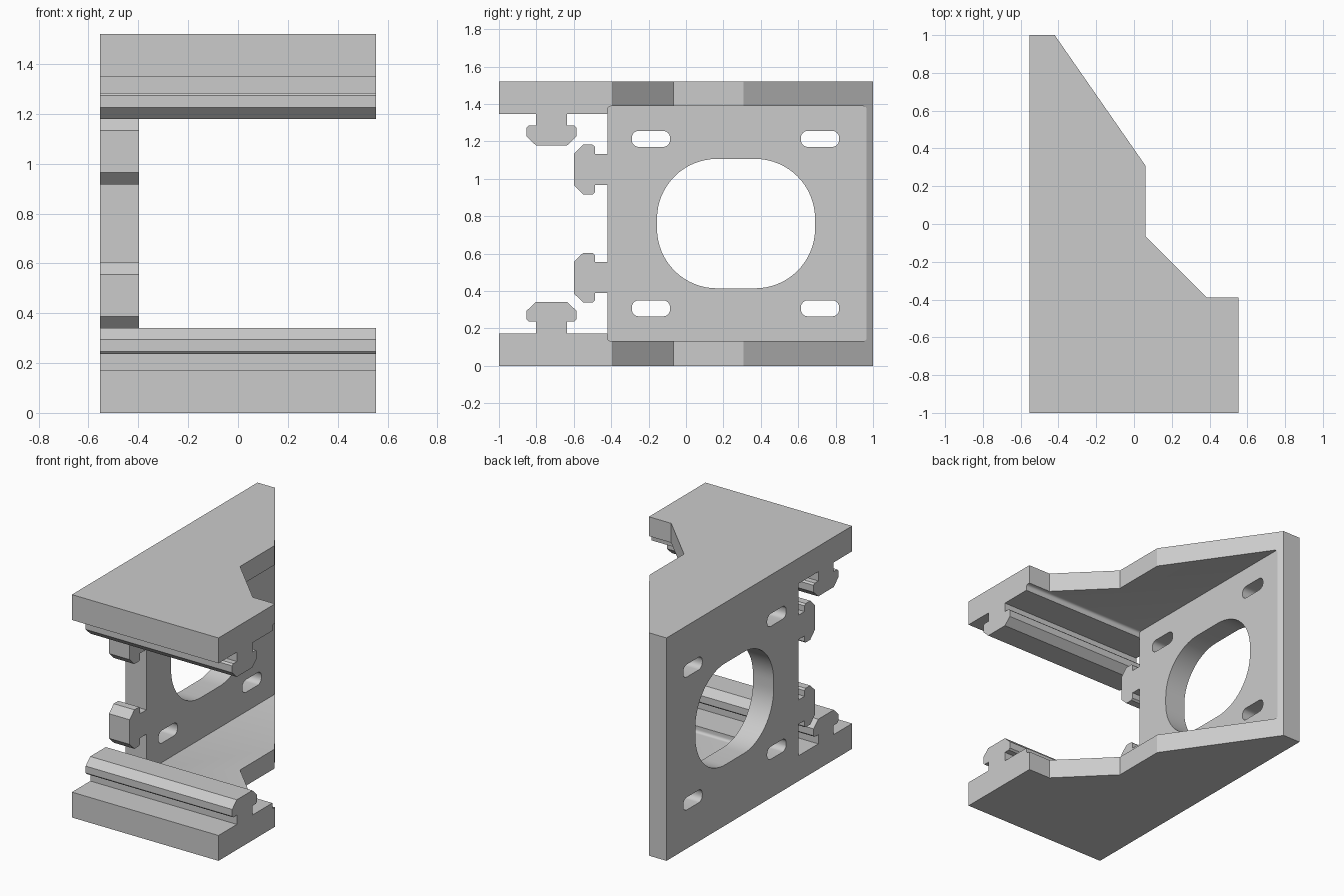
import bpy, bmesh
from math import sin, cos, pi, radians

cube = bpy.data.objects.get("Cube")
if cube:
    bpy.data.objects.remove(cube, do_unlink=True)

HEIGHT = 1.52
MID = HEIGHT / 2
LEFT, RIGHT = -0.553, 0.553
WALL_IN = -0.397      # inner face of the side wall
FRONT = -0.42         # front edge of the side wall

grey = bpy.data.materials.new("light grey")
grey.use_nodes = True
colour = (0.6, 0.6, 0.6, 1)
grey.diffuse_color = colour
grey.node_tree.nodes["Principled BSDF"].inputs["Base Color"].default_value = colour


def prism(name, points, offset):
    """Solid swept from a closed loop of 3D points along an offset."""
    bm = bmesh.new()
    face = bm.faces.new([bm.verts.new(p) for p in points])
    swept = bmesh.ops.extrude_face_region(bm, geom=[face])["geom"]
    verts = [v for v in swept if isinstance(v, bmesh.types.BMVert)]
    bmesh.ops.translate(bm, verts=verts, vec=offset)
    bmesh.ops.recalc_face_normals(bm, faces=bm.faces)
    mesh = bpy.data.meshes.new(name)
    bm.to_mesh(mesh)
    bm.free()
    mesh.materials.append(grey)
    obj = bpy.data.objects.new(name, mesh)
    bpy.context.collection.objects.link(obj)
    return obj


def sweep_x(name, outline, x0, x1):
    return prism(name, [(x0, y, z) for y, z in outline], (x1 - x0, 0, 0))


def rounded(y0, y1, z0, z1, r, steps):
    """Rounded rectangle in the side plane."""
    corners = [(y1 - r, z1 - r), (y0 + r, z1 - r), (y0 + r, z0 + r), (y1 - r, z0 + r)]
    return [(cy + r * cos(a), cz + r * sin(a))
            for q, (cy, cz) in enumerate(corners)
            for a in [(q + i / steps) * pi / 2 for i in range(steps + 1)]]


def cut(target, cutter):
    mod = target.modifiers.new("cut", "BOOLEAN")
    mod.operation = "DIFFERENCE"
    mod.solver = "EXACT"
    mod.object = cutter
    bpy.context.view_layer.objects.active = target
    bpy.ops.object.modifier_apply(modifier=mod.name)
    bpy.data.objects.remove(cutter, do_unlink=True)


# Bracket body: plan outline raised to full height
plan = [(LEFT, -1), (RIGHT, -1), (RIGHT, -0.39), (0.385, -0.39),
        (0.062, -0.067), (0.062, 0.307), (-0.42, 1), (LEFT, 1)]
body = prism("bracket_body", [(x, y, 0) for x, y in plan], (0, 0, HEIGHT))

# Open front between the two thick arms, then the pocket beside the wall
mouth = [(-1.5, 0.173), (FRONT, 0.173), (FRONT, HEIGHT - 0.173), (-1.5, HEIGHT - 0.173)]
cut(body, sweep_x("mouth_cutter", mouth, -1, 1))
pocket = rounded(FRONT, 0.966, 0.132, HEIGHT - 0.132, 0.018, 4)
cut(body, sweep_x("pocket_cutter", pocket, WALL_IN, 1))

# Large opening and four mounting slots through the wall
window = rounded(-0.155, 0.69, 0.414, HEIGHT - 0.414, 0.32, 16)
cut(body, sweep_x("window_cutter", window, -1, 0))
for y in (-0.29, 0.614):
    for z in (0.264, HEIGHT - 0.35):
        slot = rounded(y, y + 0.205, z, z + 0.086, 0.038, 6)
        cut(body, sweep_x("slot_cutter", slot, -1, 0))

# T-shaped rail section: half width against distance from the mounting face
half = [(0.083, 0), (0.083, 0.063), (0.122, 0.063), (0.133, 0.074),
        (0.133, 0.121), (0.084, 0.168)]
section = half + [(-w, d) for w, d in reversed(half)]

# Long rails on the arms and short rails on the wall, mirrored top to bottom
arm_rail = [(-0.719 + w, 0.173 + d) for w, d in section]
wall_rail = [(FRONT - d * 1.07, 0.471 + w) for w, d in section]
parts = [body]
for side, flip in (("lower", False), ("upper", True)):
    for kind, outline, x1 in (("arm_rail", arm_rail, RIGHT), ("wall_rail", wall_rail, WALL_IN)):
        shape = [(y, HEIGHT - z) for y, z in outline] if flip else outline
        parts.append(sweep_x(side + "_" + kind, shape, LEFT, x1))

# Smooth the curved walls, keep every other edge crisp
bpy.ops.object.select_all(action="DESELECT")
for obj in parts:
    obj.select_set(True)
bpy.context.view_layer.objects.active = body
bpy.ops.object.shade_smooth_by_angle(angle=radians(28))
